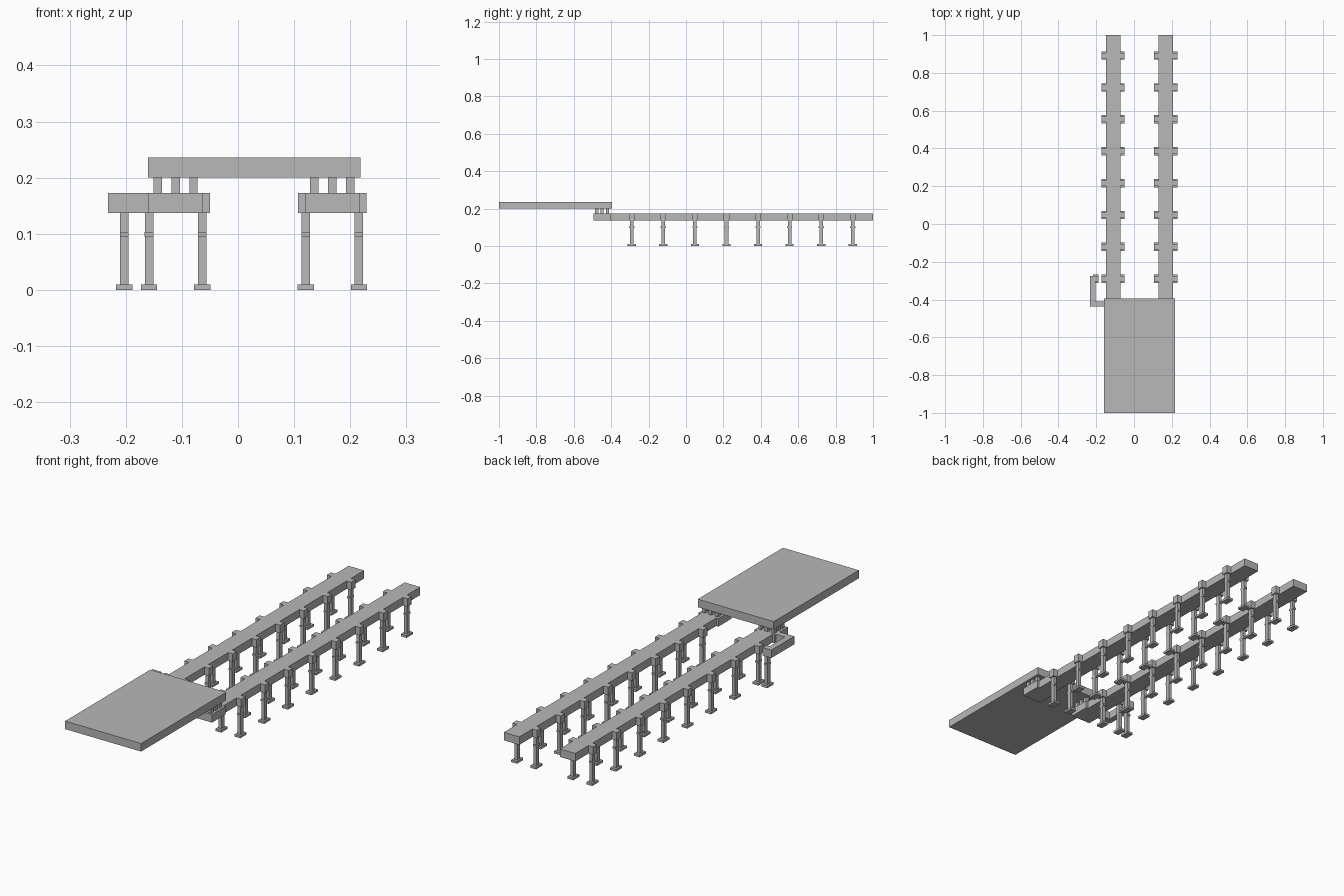
import bpy
import bmesh
from mathutils import Matrix, Vector

cube = bpy.data.objects.get("Cube")
if cube:
    bpy.data.objects.remove(cube, do_unlink=True)

grey = bpy.data.materials.new("concrete_grey")
grey.diffuse_color = (0.48, 0.48, 0.48, 1)
grey.use_nodes = True
grey.node_tree.nodes["Principled BSDF"].inputs["Base Color"].default_value = (0.48, 0.48, 0.48, 1)

BEAM_LOW, BEAM_TOP = 0.137, 0.173
DECK_LOW, DECK_TOP = 0.2, 0.236
FOOT_TOP = 0.01
PIER_Y = [-0.29 + 0.1688 * i for i in range(8)]


def make_object(name, bm):
    mesh = bpy.data.meshes.new(name)
    bm.to_mesh(mesh)
    bm.free()
    mesh.materials.append(grey)
    obj = bpy.data.objects.new(name, mesh)
    bpy.context.collection.objects.link(obj)
    return obj


def add_box(bm, xs, ys, zs):
    centre = Vector([(a + b) / 2 for a, b in (xs, ys, zs)])
    size = [abs(b - a) for a, b in (xs, ys, zs)]
    bmesh.ops.create_cube(bm, size=1, matrix=Matrix.Translation(centre) @ Matrix.Diagonal((*size, 1)))


def add_centred(bm, x, y, width, depth, zs):
    add_box(bm, (x - width / 2, x + width / 2), (y - depth / 2, y + depth / 2), zs)


def add_column(bm, x, y):
    # Foot, shaft and collar
    add_centred(bm, x, y, 0.029, 0.044, (0, FOOT_TOP))
    add_centred(bm, x, y, 0.015, 0.019, (FOOT_TOP, BEAM_LOW))
    add_centred(bm, x, y, 0.0154, 0.028, (0.095, 0.103))


def prism(name, points, low, high):
    bm = bmesh.new()
    face = bm.faces.new([bm.verts.new((x, y, low)) for x, y in points])
    ext = bmesh.ops.extrude_face_region(bm, geom=[face])
    top = [v for v in ext["geom"] if isinstance(v, bmesh.types.BMVert)]
    bmesh.ops.translate(bm, verts=top, vec=(0, 0, high - low))
    bmesh.ops.recalc_face_normals(bm, faces=bm.faces)
    return make_object(name, bm)


# Raised deck
bm = bmesh.new()
add_box(bm, (-0.16, 0.218), (-1, -0.395), (DECK_LOW, DECK_TOP))
make_object("deck", bm)

for side, cx in (("right", -0.111), ("left", 0.168)):
    # Long beam with a wider head under the deck
    rail, head = 0.0385, 0.049
    half = [(head, -0.495), (head, -0.4), (rail, -0.4), (rail, 1)]
    outline = [(cx + x, y) for x, y in half] + [(cx - x, y) for x, y in reversed(half)]
    prism(side + "_beam", outline, BEAM_LOW, BEAM_TOP)

    # Pairs of columns with brackets beside the beam
    brackets, columns = bmesh.new(), bmesh.new()
    for y in PIER_Y:
        for s in (-1, 1):
            add_box(brackets, (cx + s * rail, cx + s * 0.061), (y - 0.015, y + 0.015), (BEAM_LOW, BEAM_TOP))
            add_column(columns, cx + s * 0.0475, y)
    make_object(side + "_brackets", brackets)
    make_object(side + "_columns", columns)

    # Bearing blocks carrying the deck
    bm = bmesh.new()
    for i in (-1, 0, 1):
        for j in (-1, 0, 1):
            add_centred(bm, cx + 0.032 * i, -0.449 + 0.029 * j, 0.0145, 0.018, (BEAM_TOP, DECK_LOW))
    make_object(side + "_bearings", bm)

# Hooked side beam and its column
hook = [(-0.16, -0.438), (-0.232, -0.438), (-0.232, -0.275), (-0.189, -0.275),
        (-0.189, -0.304), (-0.205, -0.304), (-0.205, -0.411), (-0.16, -0.411)]
prism("side_hook_beam", hook, BEAM_LOW, BEAM_TOP)
bm = bmesh.new()
add_column(bm, -0.2025, PIER_Y[0])
make_object("side_hook_column", bm)
